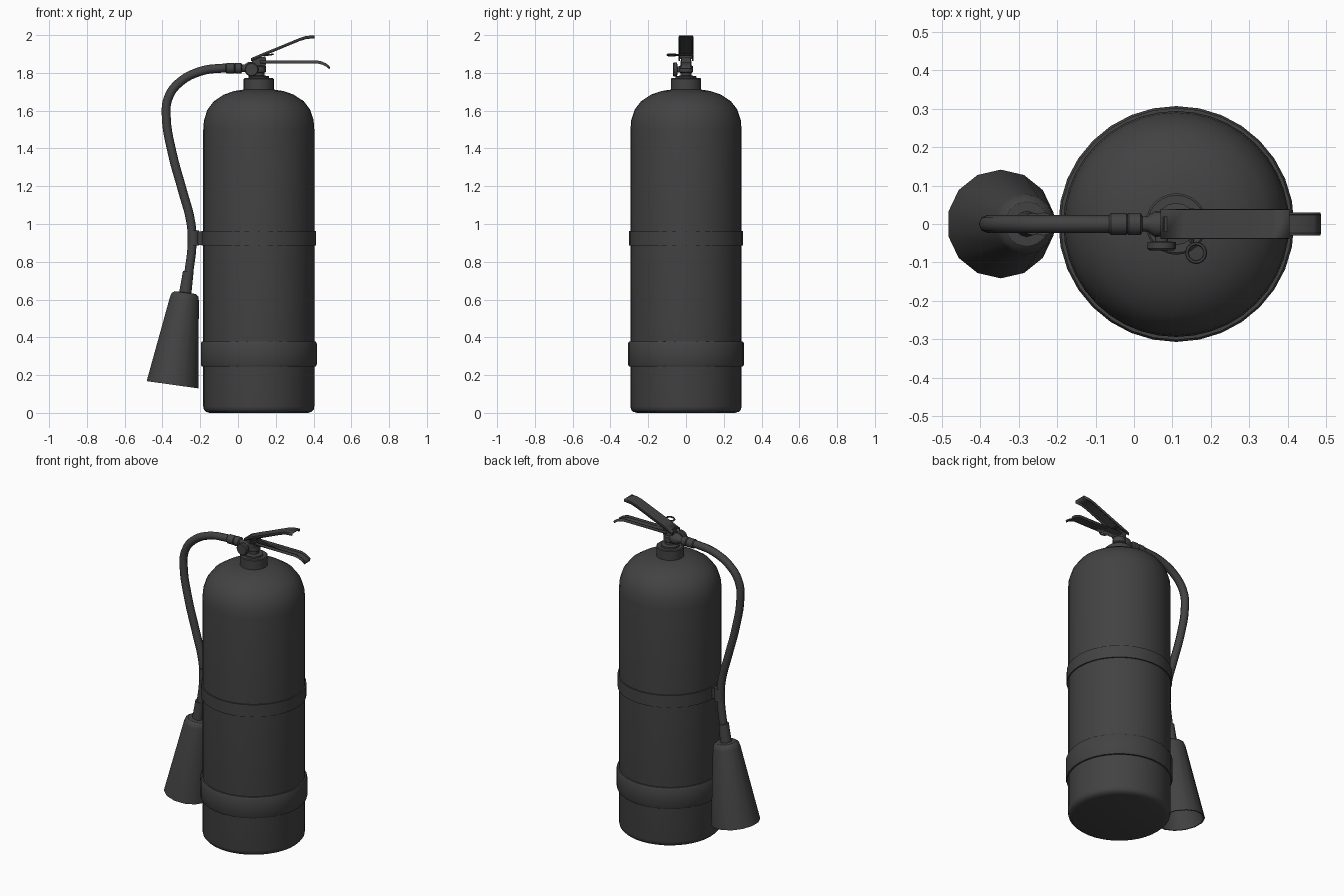
import bpy, bmesh, math
from mathutils import Vector

cube = bpy.data.objects.get("Cube")
if cube:
    bpy.data.objects.remove(cube)

grey = bpy.data.materials.new("dark grey")
grey.use_nodes = True
COLOUR = (0.055, 0.055, 0.055, 1)
grey.diffuse_color = COLOUR
grey.node_tree.nodes["Principled BSDF"].inputs["Base Color"].default_value = COLOUR

CX = 0.11  # tank axis


def finish(name, bm, angle=35):
    """Turn a bmesh into a smooth shaded object."""
    bmesh.ops.recalc_face_normals(bm, faces=bm.faces)
    mesh = bpy.data.meshes.new(name)
    bm.to_mesh(mesh)
    bm.free()
    mesh.materials.append(grey)
    mesh.shade_smooth()
    mesh.set_sharp_from_angle(angle=math.radians(angle))
    ob = bpy.data.objects.new(name, mesh)
    bpy.context.collection.objects.link(ob)
    return ob


def lathe(name, profile, origin=(CX, 0, 0), axis=(0, 0, 1), sides=32, closed=False):
    """Revolve (radius, distance) pairs about an axis; cap the ends unless closed."""
    w = Vector(axis).normalized()
    u = Vector((0, 1, 0)) if abs(w.y) < 0.9 else Vector((1, 0, 0))
    v = w.cross(u)
    bm = bmesh.new()
    rings = []
    for r, t in profile:
        ring = []
        for i in range(sides):
            a = math.tau * i / sides
            ring.append(bm.verts.new(Vector(origin) + w * t + (u * math.cos(a) + v * math.sin(a)) * r))
        rings.append(ring)
    pairs = list(zip(rings, rings[1:]))
    if closed:
        pairs.append((rings[-1], rings[0]))
    else:
        bm.faces.new(rings[0])
        bm.faces.new(rings[-1])
    for a, b in pairs:
        for i in range(sides):
            j = (i + 1) % sides
            bm.faces.new((a[i], a[j], b[j], b[i]))
    return finish(name, bm)


def box(name, lo, hi, bevel=0.004):
    bm = bmesh.new()
    bmesh.ops.create_cube(bm, size=1)
    for vert in bm.verts:
        vert.co = [l + (c + 0.5) * (h - l) for c, l, h in zip(vert.co, lo, hi)]
    bmesh.ops.bevel(bm, geom=bm.edges[:], offset=bevel, segments=2, affect='EDGES')
    return finish(name, bm)


def lever(name, path, half_width, flange):
    """Bent sheet channel along an (x, z) path; the flange sign sets its direction."""
    bm = bmesh.new()
    section = [(-half_width, flange), (-half_width, 0), (half_width, 0), (half_width, flange)]
    rows = [[bm.verts.new((x, y, z + d)) for y, d in section] for x, z in path]
    for a, b in zip(rows, rows[1:]):
        for i in range(3):
            bm.faces.new((a[i], a[i + 1], b[i + 1], b[i]))
    ob = finish(name, bm)
    sheet = ob.modifiers.new("sheet", 'SOLIDIFY')
    sheet.thickness = 0.006
    sheet.offset = 0
    return ob


# Tank with rounded base and domed shoulder
lathe("tank", [(0.26, 0.0), (0.28, 0.006), (0.291, 0.018), (0.294, 0.035), (0.294, 1.5),
               (0.29, 1.55), (0.272, 1.605), (0.238, 1.65), (0.185, 1.685),
               (0.13, 1.704), (0.07, 1.713)], sides=40)

# Bands around the tank
lathe("strap", [(0.29, 0.885), (0.302, 0.885), (0.302, 0.962), (0.29, 0.962)], closed=True)
lathe("lower_band", [(0.288, 0.244), (0.302, 0.246), (0.307, 0.256), (0.307, 0.368),
                     (0.302, 0.378), (0.288, 0.38)], closed=True)

# Neck collar and valve stem
lathe("neck_collar", [(0.08, 1.69), (0.08, 1.768), (0.075, 1.772)], sides=24)
lathe("valve_stem", [(0.055, 1.765), (0.055, 1.782), (0.03, 1.786), (0.03, 1.8),
                     (0.038, 1.805), (0.038, 1.835), (0.026, 1.84), (0.026, 1.88)], sides=16)
box("valve_bracket", (0.075, -0.024, 1.835), (0.148, 0.024, 1.885))

# Side outlet and hose coupling
lathe("hose_coupling", [(0.024, -0.065), (0.028, -0.06), (0.028, -0.02), (0.025, -0.017),
                        (0.029, -0.013), (0.029, 0.017), (0.02, 0.022), (0.02, 0.035),
                        (0.034, 0.055), (0.034, 0.09), (0.02, 0.11)],
      origin=(0, 0, 1.825), axis=(1, 0, 0), sides=14)

# Front pressure knob
lathe("pressure_knob", [(0.017, 0.0), (0.017, 0.045), (0.037, 0.047), (0.037, 0.064), (0.032, 0.069)],
      origin=(0.072, 0, 1.818), axis=(0, -1, 0), sides=16)

# Levers
lever("upper_lever", [(0.07, 1.876), (0.13, 1.902), (0.2, 1.93), (0.325, 1.982),
                      (0.36, 1.993), (0.405, 1.997)], 0.036, -0.014)
lever("lower_lever", [(0.12, 1.852), (0.42, 1.852), (0.445, 1.846), (0.467, 1.836),
                      (0.485, 1.822)], 0.027, 0.014)

# Safety pin and its pull ring
lathe("safety_pin", [(0.006, -0.04), (0.006, 0.05)], origin=(0.15, 0, 1.895), axis=(0, -1, 0), sides=8)
pin_axis = (-0.15, 0, 1)
lathe("pin_ring", [(0.024 + 0.005 * math.cos(a), 0.005 * math.sin(a))
                   for a in (math.tau * i / 6 for i in range(6))],
      origin=(0.162, -0.075, 1.895), axis=pin_axis, sides=18, closed=True)

# Discharge hose: smooth tube through a few points
route = [(0.0, 1.826), (-0.08, 1.825), (-0.2, 1.808), (-0.315, 1.745), (-0.37, 1.665), (-0.38, 1.57),
         (-0.347, 1.37), (-0.295, 1.18), (-0.25, 1.01), (-0.243, 0.9), (-0.262, 0.73)]
curve = bpy.data.curves.new("hose", 'CURVE')
curve.dimensions = '3D'
curve.bevel_depth = 0.0235
curve.bevel_resolution = 2
curve.resolution_u = 5
spline = curve.splines.new('BEZIER')
spline.bezier_points.add(len(route) - 1)
for point, (x, z) in zip(spline.bezier_points, route):
    point.co = (x, 0, z)
    point.handle_left_type = point.handle_right_type = 'AUTO'
curve.materials.append(grey)
bpy.context.collection.objects.link(bpy.data.objects.new("hose", curve))

# Clip holding the hose to the strap
lathe("hose_clip", [(0.03, 0.885), (0.03, 0.965)], origin=(-0.236, 0, 0), sides=14)
box("clip_arm", (-0.235, -0.015, 0.89), (-0.18, 0.015, 0.96))

# Discharge horn, hollow and open at the bottom, with its neck
foot = Vector((-0.347, 0, 0.149))
tilt = Vector((0.068, 0, 0.487))
lathe("horn", [(0.05, 0.46), (0.134, 0.0), (0.1415, 0.0), (0.079, 0.46), (0.073, 0.48),
               (0.058, 0.492), (0.03, 0.494)], origin=foot, axis=tilt, sides=14)
lathe("horn_neck", [(0.034, 0.48), (0.031, 0.55), (0.029, 0.605)], origin=foot, axis=tilt, sides=14)
